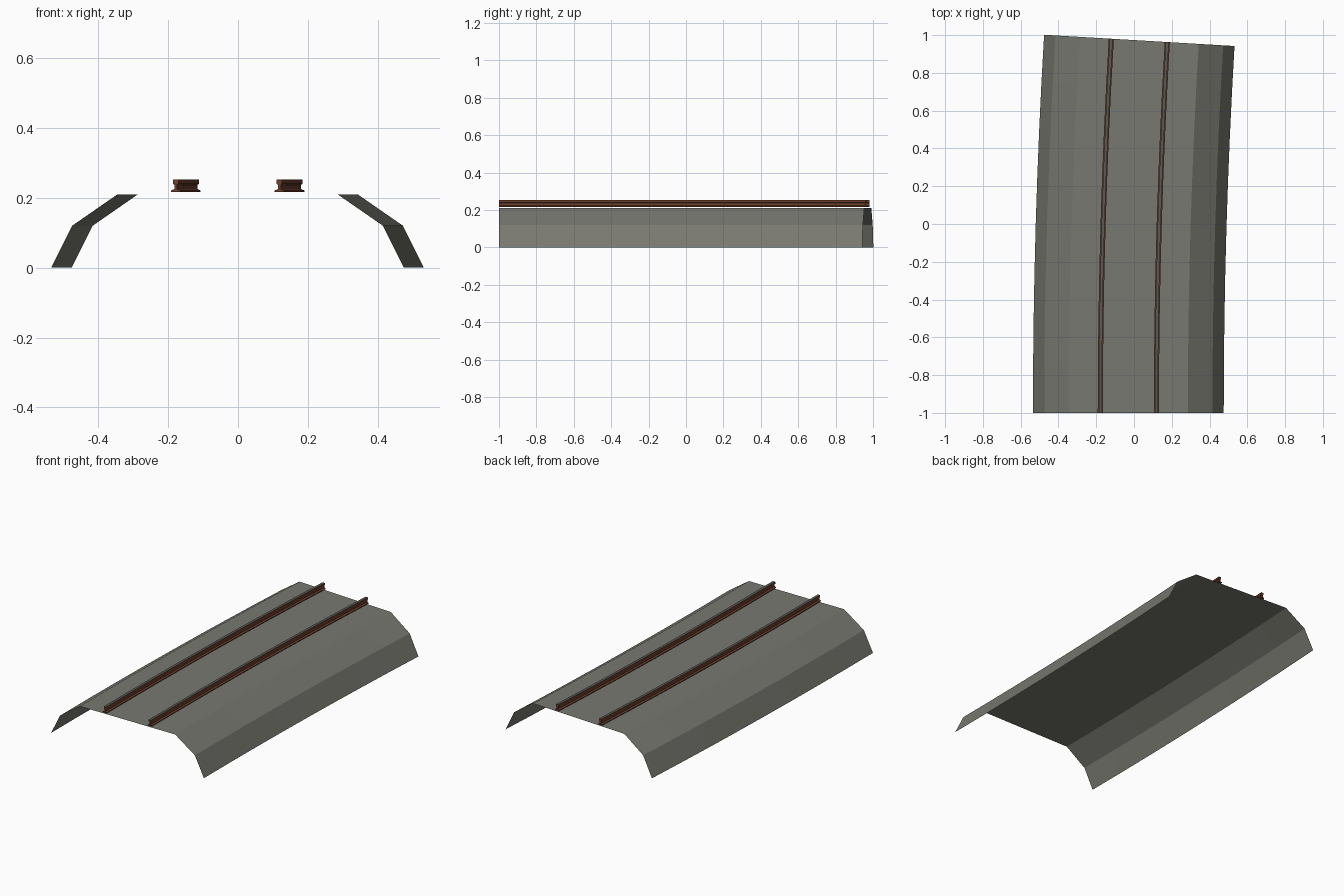
import bpy, bmesh, math

if "Cube" in bpy.data.objects:
    bpy.data.objects.remove(bpy.data.objects["Cube"])

R = 33.5          # bend radius of the track centre line
ANGLE = 0.0589    # total turn to the right
START_X, START_Y = -0.03, -1.0
STEPS = 8


def material(name, rgb):
    m = bpy.data.materials.new(name)
    m.diffuse_color = (*rgb, 1.0)
    m.use_nodes = True
    m.node_tree.nodes["Principled BSDF"].inputs["Base Color"].default_value = m.diffuse_color
    return m


ballast = material("ballast grey", (0.19, 0.19, 0.165))
rust = material("rusty rail brown", (0.15, 0.05, 0.025))
steel = material("worn rail top", (0.10, 0.10, 0.09))


def bend(offset, z, t):
    """Point at a sideways offset from the centre line, t from 0 to 1."""
    a = ANGLE * t
    r = R - offset
    return (START_X + R - r * math.cos(a), START_Y + r * math.sin(a), z)


def sweep(name, profile, mats, closed=False, top_z=None):
    """Sweep an (offset, z) profile along the bend."""
    bm = bmesh.new()
    rings = [[bm.verts.new(bend(x, z, i / STEPS)) for x, z in profile]
             for i in range(STEPS + 1)]
    n = len(profile)
    for a, b in zip(rings, rings[1:]):
        for j in range(n if closed else n - 1):
            k = (j + 1) % n
            f = bm.faces.new((a[j], b[j], b[k], a[k]))
            if top_z and all(v.co.z > top_z for v in f.verts):
                f.material_index = 1
    if closed:
        bm.faces.new(rings[0])
        bm.faces.new(rings[-1][::-1])
        bmesh.ops.recalc_face_normals(bm, faces=bm.faces)
    me = bpy.data.meshes.new(name)
    bm.to_mesh(me)
    bm.free()
    for m in mats:
        me.materials.append(m)
    ob = bpy.data.objects.new(name, me)
    bpy.context.collection.objects.link(ob)
    return ob


# Ballast bed: open sheet with two slopes on each side
half = [(0.505, 0.0), (0.445, 0.12), (0.315, 0.21)]
bed = [(-x, z) for x, z in half] + half[::-1]
sweep("ballast_bed", bed, [ballast])

# Rails: wide foot, thin web, head with a worn top
side = [(0.0135, 0.217), (0.0135, 0.221), (0.004, 0.225),
        (0.004, 0.237), (0.008, 0.24), (0.008, 0.252)]
for name, c in (("left_rail", -0.1485), ("right_rail", 0.1485)):
    prof = [(c - x, z) for x, z in side] + [(c + x, z) for x, z in side[::-1]]
    sweep(name, prof, [rust, steel], closed=True, top_z=0.2515)
